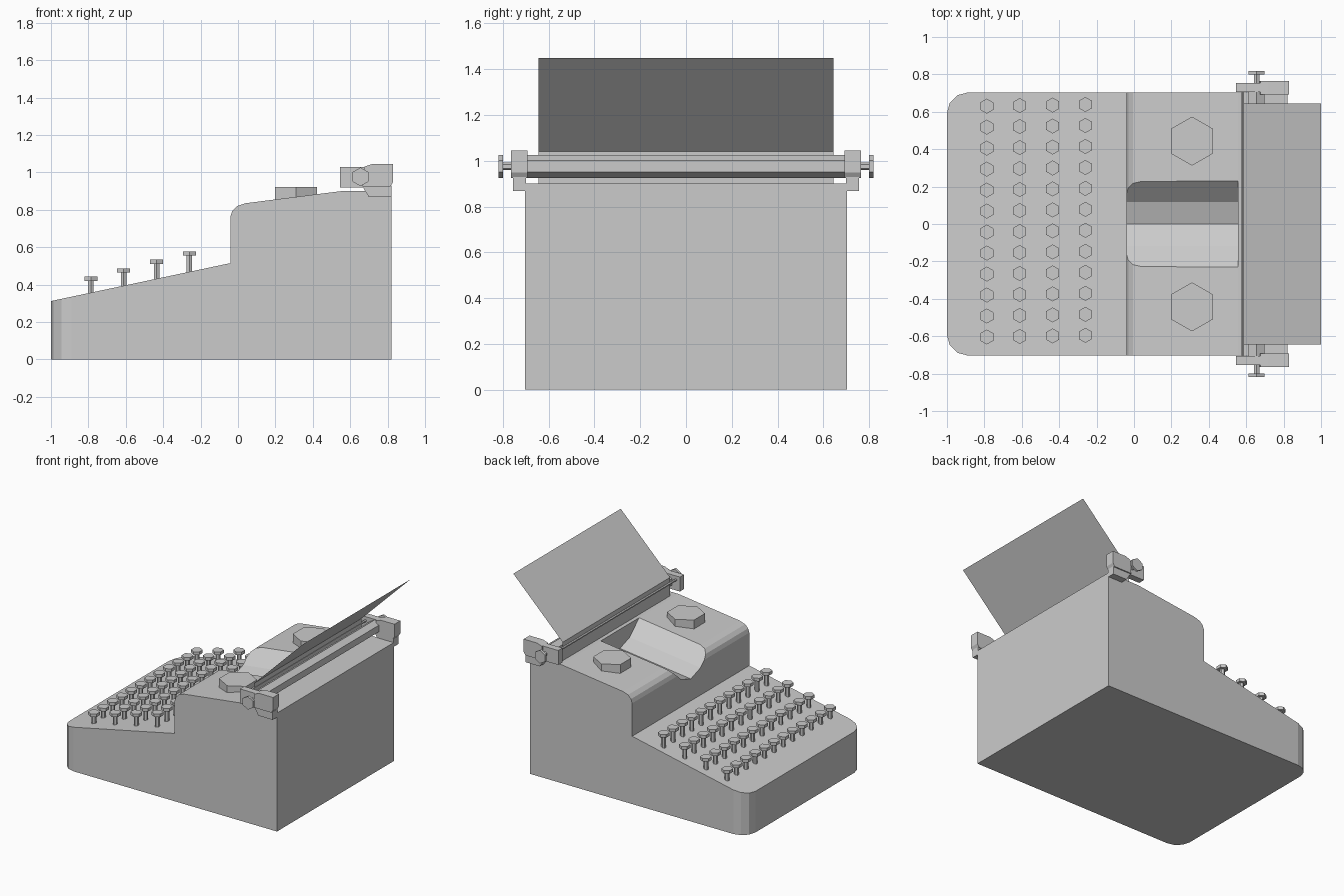
import bpy, bmesh, math
from mathutils import Vector

if "Cube" in bpy.data.objects:
    bpy.data.objects.remove(bpy.data.objects["Cube"])

grey = bpy.data.materials.new("grey")
grey.diffuse_color = (0.6, 0.6, 0.6, 1)
grey.use_nodes = True
grey.node_tree.nodes["Principled BSDF"].inputs["Base Color"].default_value = grey.diffuse_color


def finish(name, bm):
    bmesh.ops.recalc_face_normals(bm, faces=bm.faces)
    me = bpy.data.meshes.new(name)
    bm.to_mesh(me)
    bm.free()
    me.materials.append(grey)
    ob = bpy.data.objects.new(name, me)
    bpy.context.collection.objects.link(ob)
    return ob


def sweep(bm, pts, vec):
    """Extrude a flat outline along a vector into a closed solid."""
    a = [bm.verts.new(p) for p in pts]
    b = [bm.verts.new(Vector(p) + Vector(vec)) for p in pts]
    bm.faces.new(a)
    bm.faces.new(b[::-1])
    n = len(a)
    for i in range(n):
        bm.faces.new((a[i], b[i], b[(i + 1) % n], a[(i + 1) % n]))


def hex_z(bm, x, y, r, z0, z1):
    pts = [(x + r * math.sin(i * math.pi / 3), y + r * math.cos(i * math.pi / 3), z0) for i in range(6)]
    sweep(bm, pts, (0, 0, z1 - z0))


def hex_y(bm, x, z, r, y0, y1):
    pts = [(x + r * math.sin(i * math.pi / 3), y0, z + r * math.cos(i * math.pi / 3)) for i in range(6)]
    sweep(bm, pts, (0, y1 - y0, 0))


def plate_xz(bm, profile, y0, y1):
    sweep(bm, [(x, y0, z) for x, z in profile], (0, y1 - y0, 0))


# Body: side profile with rounded front corners
bm = bmesh.new()
plate_xz(bm, [(-1, 0), (-1, 0.312), (-0.04, 0.515), (-0.04, 0.765), (-0.03, 0.795), (-0.005, 0.82),
              (0.04, 0.835), (0.555, 0.9), (0.82, 0.9), (0.82, 0)], -0.703, 0.703)
front = [e for e in bm.edges if all(v.co.x < -0.99 for v in e.verts)
         and abs(e.verts[0].co.z - e.verts[1].co.z) > 0.1]
bmesh.ops.bevel(bm, geom=front, offset=0.11, segments=3, profile=0.5, affect='EDGES')
body = finish("body", bm)

# Type basket: sloped trough cut through the front of the upper deck
bm = bmesh.new()
top_z = 0.82
sweep(bm, [(-0.1, y, top_z + dz) for y, dz in
           [(-0.23, 0.2), (-0.23, 0), (-0.117, -0.105), (0, -0.145), (0.117, -0.105), (0.23, 0), (0.23, 0.2)]],
      (0.655, 0, 0.08))
cutter = finish("basket_cutter", bm)
cutter.hide_render = True
mod = body.modifiers.new("basket", 'BOOLEAN')
mod.operation = 'DIFFERENCE'
mod.solver = 'EXACT'
mod.object = cutter
bpy.context.view_layer.objects.active = body
bpy.ops.object.modifier_apply(modifier=mod.name)
bpy.data.objects.remove(cutter)

# Keys: four rows of twelve hexagonal caps on stems
for row, (x, z) in enumerate([(-0.787, 0.442), (-0.611, 0.487), (-0.435, 0.533), (-0.26, 0.578)]):
    bm = bmesh.new()
    for col in range(12):
        y = 0.63 + 0.003 * row - 0.1122 * col
        hex_z(bm, x, y, 0.04, z - 0.023, z)
        hex_z(bm, x, y, 0.017, z - 0.13, z - 0.022)
    finish(f"key_row_{row + 1}", bm)

# Ribbon spools
for side in (-1, 1):
    bm = bmesh.new()
    hex_z(bm, 0.31, side * 0.443, 0.131, 0.83, 0.922)
    finish("ribbon_spool", bm)

# Roller and thin paper rail between the brackets
bm = bmesh.new()
hex_y(bm, 0.655, 0.976, 0.05, -0.71, 0.71)
finish("roller", bm)
bm = bmesh.new()
hex_y(bm, 0.579, 1.0, 0.009, -0.71, 0.71)
finish("paper_rail", bm)

# Carriage brackets with roller knobs at both ends
for s in (-1, 1):
    bm = bmesh.new()
    plate_xz(bm, [(0.545, 0.92), (0.545, 1.03), (0.70, 1.03), (0.70, 0.92)], s * 0.705, s * 0.755)
    plate_xz(bm, [(0.665, 0.925), (0.675, 1.03), (0.715, 1.044), (0.83, 1.044), (0.83, 0.95), (0.815, 0.925)],
             s * 0.693, s * 0.764)
    plate_xz(bm, [(0.665, 0.925), (0.70, 0.868), (0.82, 0.868), (0.82, 0.93)], s * 0.698, s * 0.755)
    finish("carriage_bracket", bm)
    bm = bmesh.new()
    hex_y(bm, 0.655, 0.976, 0.017, s * 0.75, s * 0.801)
    hex_y(bm, 0.655, 0.976, 0.05, s * 0.80, s * 0.818)
    finish("roller_knob", bm)

# Paper: single sheet rising behind the rail and leaning back
bm = bmesh.new()
path = [(0.585, 0.9), (0.585, 1.04), (1.0, 1.45)]
rows = [[bm.verts.new((x, y, z)) for y in (-0.645, 0.645)] for x, z in path]
for a, b in zip(rows, rows[1:]):
    bm.faces.new((a[0], b[0], b[1], a[1]))
finish("paper", bm)
